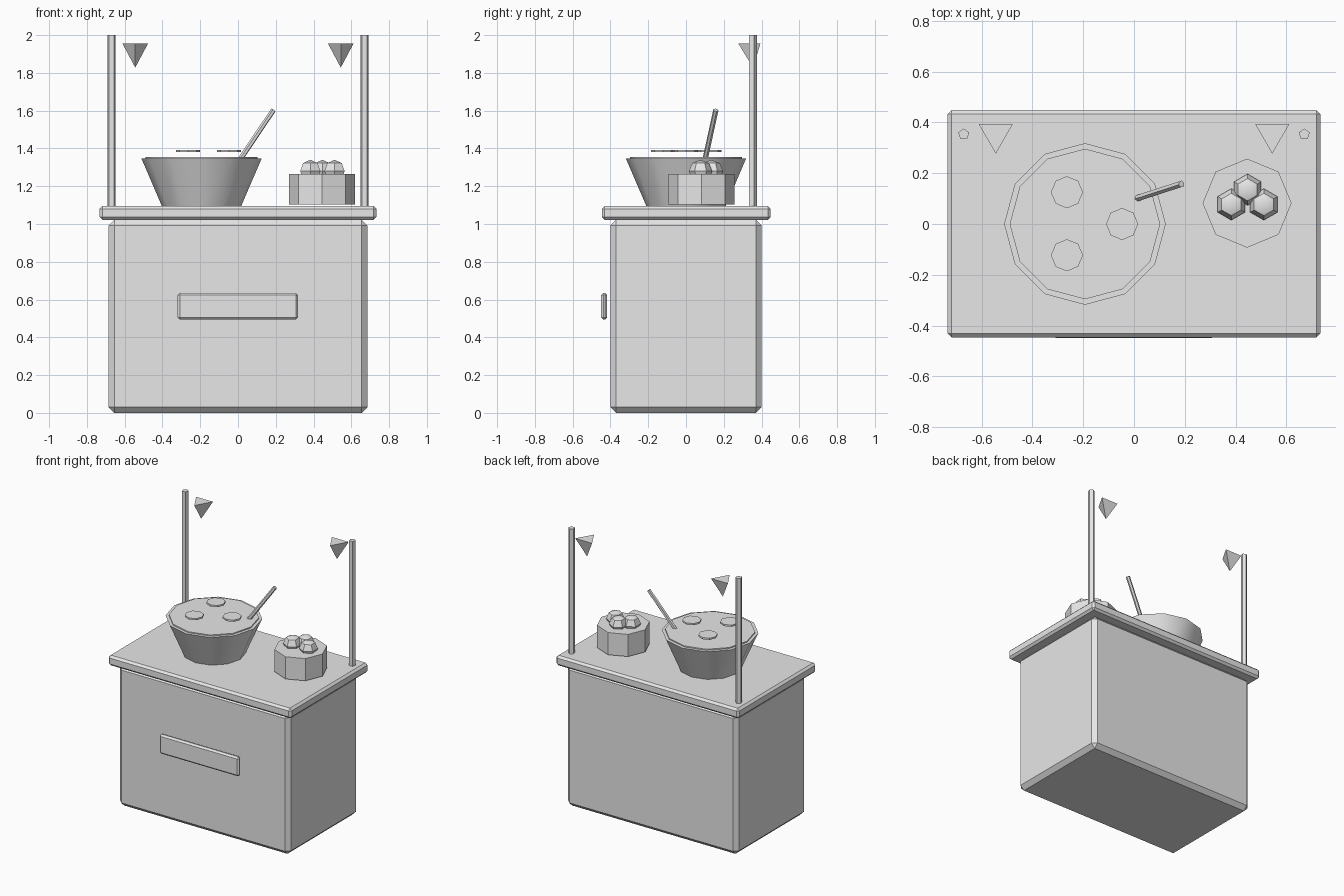
import bpy
import bmesh
from math import sin, cos, pi, radians
from mathutils import Vector

default = bpy.data.objects.get("Cube")
if default:
    bpy.data.objects.remove(default, do_unlink=True)

grey = bpy.data.materials.new("light grey")
grey.use_nodes = True
grey.diffuse_color = (0.8, 0.8, 0.8, 1)
grey.node_tree.nodes["Principled BSDF"].inputs["Base Color"].default_value = (0.8, 0.8, 0.8, 1)


def finish(name, bm, location=(0, 0, 0)):
    """Turn a bmesh into a shaded object with the shared material."""
    bmesh.ops.recalc_face_normals(bm, faces=bm.faces)
    mesh = bpy.data.meshes.new(name)
    bm.to_mesh(mesh)
    bm.free()
    mesh.materials.append(grey)
    mesh.shade_smooth()
    mesh.set_sharp_from_angle(angle=radians(31))
    obj = bpy.data.objects.new(name, mesh)
    obj.location = location
    bpy.context.collection.objects.link(obj)
    return obj


def box(name, low, high, chamfer):
    """Box between two corners with chamfered edges."""
    low, high = Vector(low), Vector(high)
    bm = bmesh.new()
    bmesh.ops.create_cube(bm, size=1)
    bmesh.ops.scale(bm, vec=high - low, verts=bm.verts)
    bmesh.ops.bevel(bm, geom=bm.edges[:], offset=chamfer, segments=1, affect='EDGES')
    return finish(name, bm, (low + high) / 2)


def lathe(name, profile, sides, location, start=pi / 2):
    """Closed solid of revolution from (radius, height) points, bottom to top."""
    bm = bmesh.new()
    rings = []
    for r, z in profile:
        count = sides if r > 0 else 1
        angles = [start + 2 * pi * i / sides for i in range(count)]
        rings.append([bm.verts.new((r * cos(a), r * sin(a), z)) for a in angles])
    for a, b in zip(rings, rings[1:]):
        for i in range(sides):
            j = (i + 1) % sides
            quad = [a[i % len(a)], a[j % len(a)], b[j % len(b)], b[i % len(b)]]
            bm.faces.new(list(dict.fromkeys(quad)))
    for end in (rings[0], rings[-1]):
        if len(end) > 1:
            bm.faces.new(end)
    return finish(name, bm, location)


# Counter and its front panel
box("cabinet", (-0.685, -0.4, 0), (0.685, 0.4, 1.022), 0.03)
box("countertop", (-0.733, -0.446, 1.022), (0.733, 0.448, 1.095), 0.015)
box("front_panel", (-0.32, -0.449, 0.494), (0.318, -0.417, 0.635), 0.012)

# Rear posts and hanging pennants
for side, x in (("right", -1), ("left", 1)):
    lathe(side + "_post", [(0.0225, 1.09), (0.0225, 2)], 5, (x * 0.67, 0.353, 0))
    lathe(side + "_pennant", [(0, 1.828), (0.078, 1.955)], 3, (x * 0.544, 0.355, 0), -pi / 2)

# Soup bowl with floating slices
bowl_at = (-0.193, 0, 0)
lathe("bowl", [(0.21, 1.095), (0.318, 1.346)], 12, bowl_at)
lathe("soup", [(0.296, 1.33), (0.296, 1.354)], 12, bowl_at)
for i, (x, y) in enumerate([(-0.264, 0.125), (-0.264, -0.123), (-0.047, 0)]):
    lathe(f"slice_{i + 1}", [(0.063, 1.38), (0.063, 1.392)], 8, (x, y, 0))

# Ladle leaning out of the soup
foot, tip = Vector((-0.01, 0.094, 1.31)), Vector((0.187, 0.158, 1.603))
stick = tip - foot
ladle = lathe("ladle_handle", [(0.014, 0), (0.014, stick.length)], 6, foot)
ladle.rotation_mode = 'QUATERNION'
ladle.rotation_quaternion = stick.to_track_quat('Z', 'Y')

# Small tub filled with dumplings
lathe("tub", [(0.175, 1.104), (0.175, 1.265)], 8, (0.445, 0.082, 0))
ball = [(0.062 * sin(pi * k / 4) if k % 4 else 0, -0.06 * cos(pi * k / 4)) for k in range(5)]
for i, (x, y) in enumerate([(0.447, 0.135), (0.383, 0.077), (0.511, 0.077)]):
    lathe(f"dumpling_{i + 1}", ball, 6, (x, y, 1.28))
